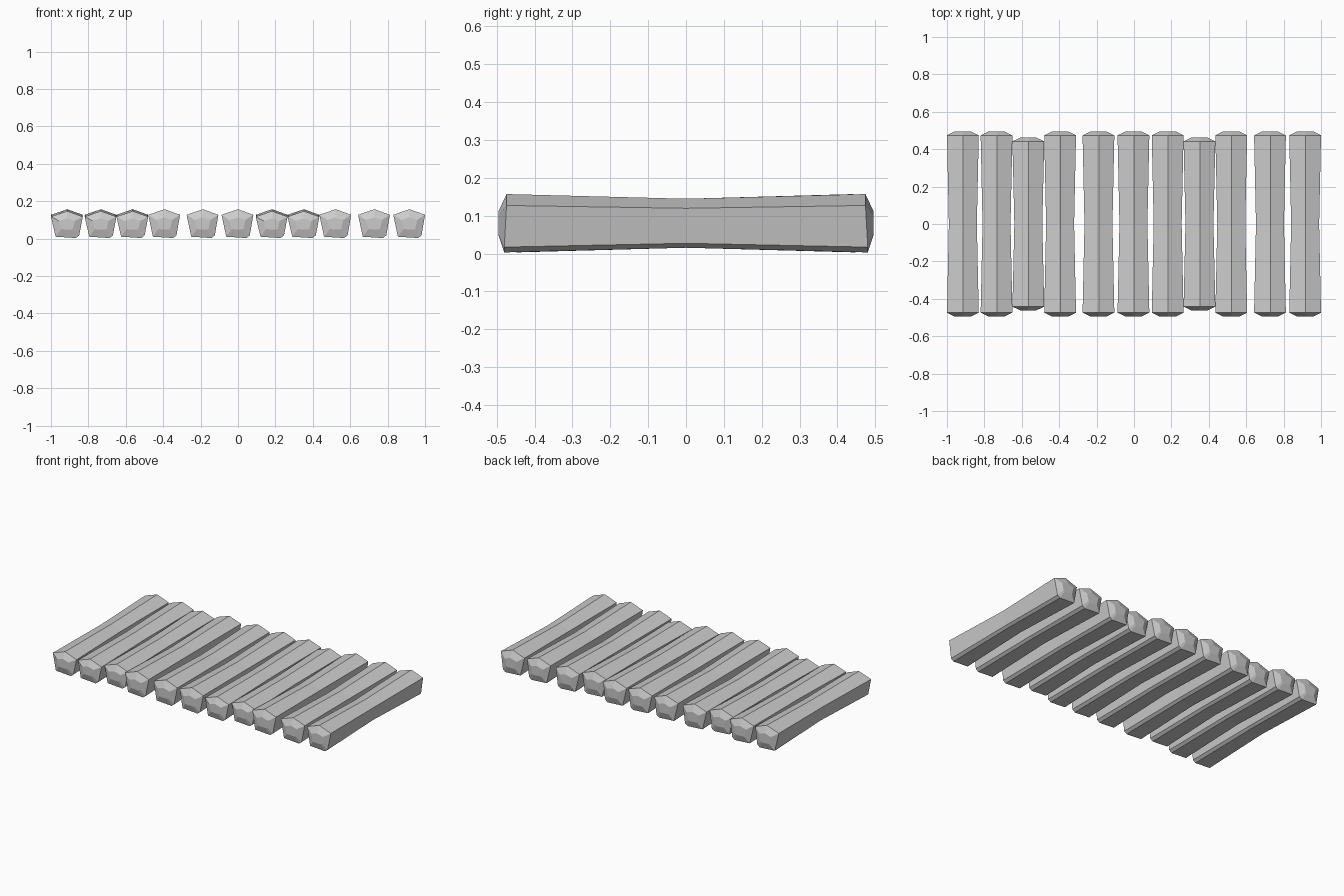
import bpy, bmesh

if "Cube" in bpy.data.objects:
    bpy.data.objects.remove(bpy.data.objects["Cube"])

# Log cross-section (x, z), and the height it shrinks towards
PROFILE = [(-0.085, 0.127), (0.002, 0.157), (0.085, 0.127),
           (0.066, 0.017), (0.048, 0.003), (-0.060, 0.010)]
MID_Z = 0.08


def ring(bm, y, sx, sz, drop=0.0, slant=0.0):
    """One cross-section ring; drop lowers its upper side, slant leans it."""
    verts = []
    for x, z in PROFILE:
        upper = z > MID_Z
        yy = y - slant * (1 if y > 0 else -1) if upper else y
        zz = MID_Z + (z - MID_Z) * sz - (drop if upper else 0)
        verts.append(bm.verts.new((x * sx, yy, zz)))
    return verts


def make_log(name, x, half, drop):
    bm = bmesh.new()
    k = half / 0.495
    # Inset blunt ends, full end rings and a narrower waist
    rings = [ring(bm, -0.495 * k, 0.5, 0.42, drop * 0.5),
             ring(bm, -0.48 * k, 1, 1, drop, 0.006),
             ring(bm, 0, 0.88, 0.84),
             ring(bm, 0.48 * k, 1, 1, 0, 0.006),
             ring(bm, 0.495 * k, 0.5, 0.42)]
    n = len(PROFILE)
    for a, b in zip(rings, rings[1:]):
        for i in range(n):
            j = (i + 1) % n
            bm.faces.new((a[i], a[j], b[j], b[i]))
    bm.faces.new(rings[0])
    bm.faces.new(rings[-1][::-1])
    bmesh.ops.recalc_face_normals(bm, faces=bm.faces[:])
    mesh = bpy.data.meshes.new(name)
    bm.to_mesh(mesh)
    bm.free()
    obj = bpy.data.objects.new(name, mesh)
    obj.location.x = x
    bpy.context.collection.objects.link(obj)


# Row of logs: unevenly spaced, two shorter, some with a worn front end
CENTRES = [-0.915, -0.735, -0.565, -0.395, -0.19, -0.003,
           0.18, 0.35, 0.52, 0.727, 0.915]
SHORT = {2, 7}
WORN = {0, 1, 2, 6, 7}
for i, cx in enumerate(CENTRES):
    make_log(f"log_{i + 1}", cx, 0.462 if i in SHORT else 0.495,
             0.01 if i in WORN else 0.0)
